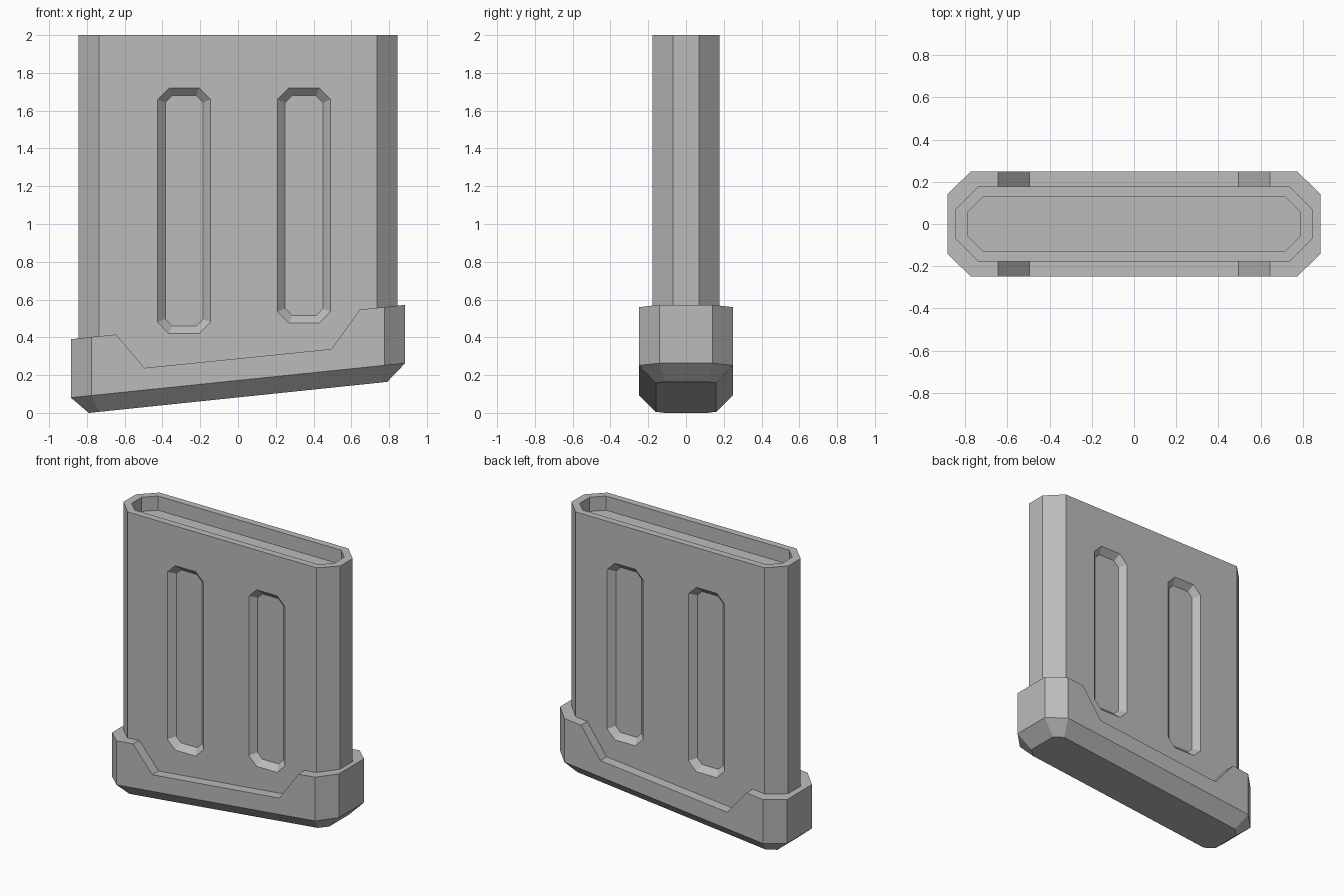
import bpy
import bmesh

cube = bpy.data.objects.get("Cube")
if cube:
    bpy.data.objects.remove(cube)

grey = bpy.data.materials.new("grey_metal")
grey.use_nodes = True
grey.diffuse_color = (0.5, 0.5, 0.5, 1)
grey.node_tree.nodes["Principled BSDF"].inputs["Base Color"].default_value = (0.5, 0.5, 0.5, 1)


def add_object(name, bm):
    bmesh.ops.recalc_face_normals(bm, faces=bm.faces)
    mesh = bpy.data.meshes.new(name)
    bm.to_mesh(mesh)
    bm.free()
    mesh.materials.append(grey)
    obj = bpy.data.objects.new(name, mesh)
    bpy.context.collection.objects.link(obj)
    return obj


def octagon(half_u, half_v, cut):
    """Rectangle outline with four cut corners."""
    a, b = half_u - cut, half_v - cut
    return [(a, -half_v), (half_u, -b), (half_u, b), (a, half_v),
            (-a, half_v), (-half_u, b), (-half_u, -b), (-a, -half_v)]


def loft(name, rings):
    """Skin a list of rings and cap both ends."""
    bm = bmesh.new()
    loops = [[bm.verts.new(p) for p in ring] for ring in rings]
    for low, high in zip(loops, loops[1:]):
        for i in range(len(low)):
            j = (i + 1) % len(low)
            bm.faces.new((low[i], low[j], high[j], high[i]))
    bm.faces.new(loops[0])
    bm.faces.new(loops[-1])
    return add_object(name, bm)


# Body: cut-corner column with a shallow recess in the top
outer = octagon(0.845, 0.178, 0.108)
inner = octagon(0.79, 0.13, 0.075)
body = loft("body", [
    [(x, y, 0.22 + 0.1 * x) for x, y in outer],
    [(x, y, 2.0) for x, y in outer],
    [(x, y, 2.0) for x, y in inner],
    [(x, y, 1.9) for x, y in inner],
])

# Bevelled slots pressed into the front and back
for centre_x, bottom in ((-0.285, 0.42), (0.35, 0.475)):
    middle, half = (1.72 + bottom) / 2, (1.72 - bottom) / 2
    for side in (-1, 1):
        rings = []
        for grow, cut in ((0.04, 0.083), (-0.04, 0.037)):
            rings.append([(centre_x + u, side * (0.178 + grow), middle + v)
                          for u, v in octagon(0.14 + grow, half + grow, cut)])
        cutter = loft("slot_cutter", rings)
        cutter.hide_render = True
        mod = body.modifiers.new("slot", 'BOOLEAN')
        mod.object = cutter
        mod.operation = 'DIFFERENCE'
        mod.solver = 'EXACT'
        bpy.context.view_layer.objects.active = body
        bpy.ops.object.modifier_apply(modifier=mod.name)
        bpy.data.objects.remove(cutter)

# Base: slanted boot described by cross-sections along x
# (x, half depth, top height, underside x, underside half depth)
stations = [
    (-0.885, 0.14, 0.39, -0.79, 0.11),
    (-0.775, 0.248, 0.402, -0.735, 0.16),
    (-0.645, 0.248, 0.415, -0.645, 0.16),
    (-0.495, 0.248, 0.238, -0.495, 0.16),
    (0.495, 0.248, 0.338, 0.495, 0.16),
    (0.645, 0.248, 0.547, 0.645, 0.16),
    (0.775, 0.248, 0.56, 0.735, 0.16),
    (0.885, 0.14, 0.572, 0.79, 0.11),
]
bm = bmesh.new()
sections = []
for x, depth, top, under_x, under_depth in stations:
    mid_z, under_z = 0.172 + 0.103 * x, 0.082 + 0.104 * under_x
    half = [(under_x, under_depth, under_z), (x, depth, mid_z), (x, depth, top)]
    points = half + [(px, -py, pz) for px, py, pz in reversed(half)]
    sections.append([bm.verts.new(p) for p in points])
for a, b in zip(sections, sections[1:]):
    for i in range(6):
        j = (i + 1) % 6
        bm.faces.new((a[i], a[j], b[j], b[i]))
for end in (sections[0], sections[-1]):
    bm.faces.new((end[0], end[1], end[4], end[5]))
    bm.faces.new((end[1], end[2], end[3], end[4]))
# Merge the flat strips into clean panels
bmesh.ops.dissolve_limit(bm, angle_limit=0.01, verts=bm.verts, edges=bm.edges)
add_object("base", bm)
